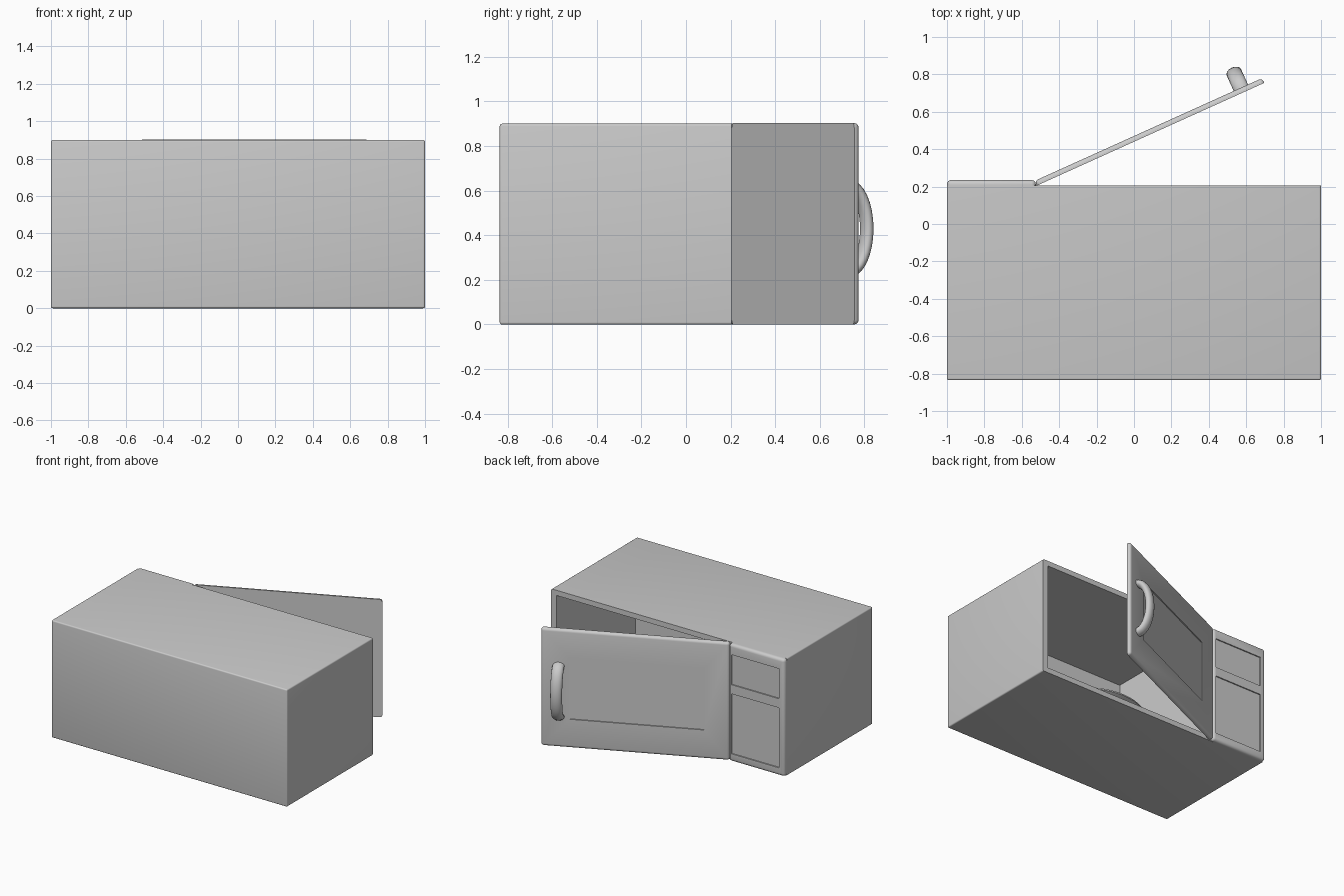
import bpy, bmesh
from math import pi, sin, cos, radians
from mathutils import Matrix

if "Cube" in bpy.data.objects:
    bpy.data.objects.remove(bpy.data.objects["Cube"])


def finish(name, bm, matrix=None):
    bmesh.ops.recalc_face_normals(bm, faces=bm.faces[:])
    if matrix:
        bm.transform(matrix)
    me = bpy.data.meshes.new(name)
    bm.to_mesh(me)
    bm.free()
    ob = bpy.data.objects.new(name, me)
    bpy.context.collection.objects.link(ob)
    return ob


def smooth(ob):
    bpy.ops.object.select_all(action='DESELECT')
    bpy.context.view_layer.objects.active = ob
    ob.select_set(True)
    bpy.ops.object.shade_smooth_by_angle(angle=radians(35))


def box(name, lo, hi, bevel=0, y_keep=None, matrix=None):
    """Box from corner to corner; edges lying fully on y_keep stay sharp."""
    bm = bmesh.new()
    bmesh.ops.create_cube(bm, size=1)
    for v in bm.verts:
        v.co = [lo[i] + (v.co[i] + 0.5) * (hi[i] - lo[i]) for i in range(3)]
    if bevel:
        edges = [e for e in bm.edges
                 if y_keep is None or any(abs(v.co.y - y_keep) > 1e-4 for v in e.verts)]
        bmesh.ops.bevel(bm, geom=edges, offset=bevel, segments=4, profile=0.5, affect='EDGES')
    return finish(name, bm, matrix)


def cut(ob, lo, hi, matrix=None):
    """Remove a box-shaped recess."""
    cutter = box("cutter", lo, hi, matrix=matrix)
    cutter.hide_render = True
    mod = ob.modifiers.new("recess", 'BOOLEAN')
    mod.operation = 'DIFFERENCE'
    mod.solver = 'EXACT'
    mod.object = cutter
    bpy.context.view_layer.objects.active = ob
    bpy.ops.object.modifier_apply(modifier=mod.name)
    bpy.data.objects.remove(cutter)


# Oven body with cooking cavity
body = box("oven_body", (-1, -0.835, 0), (1, 0.205, 0.9), 0.01, y_keep=0.205)
cut(body, (-0.5, -0.75, 0.04), (0.955, 0.4, 0.86))
smooth(body)

# Control panel with display and keypad recesses
panel = box("control_panel", (-1, 0.204, 0), (-0.525, 0.235, 0.9), 0.022, y_keep=0.204)
for z0, z1 in ((0.06, 0.52), (0.59, 0.82)):
    cut(panel, (-0.955, 0.226, z0), (-0.55, 0.3, z1))
smooth(panel)

# Open door, modelled closed at the hinge and swung out
swing = Matrix.Translation((-0.52, 0.205, 0)) @ Matrix.Rotation(radians(24.3), 4, 'Z')
door = box("door", (0, 0, 0), (1.335, 0.028, 0.903), 0.02, y_keep=0, matrix=swing)
cut(door, (0.18, 0.02, 0.22), (1.13, 0.1, 0.69), matrix=swing)
smooth(door)

# Bowed door handle, an oval section swept along a half ellipse
bm = bmesh.new()
rings, steps, sides = [], 16, 16
for i in range(steps + 1):
    t = pi * i / steps
    cy, cz = 0.02 + 0.098 * sin(t), 0.43 - 0.195 * cos(t)
    ny, nz = sin(t) * 0.195, -cos(t) * 0.098
    length = (ny * ny + nz * nz) ** 0.5
    ny, nz = ny / length, nz / length
    ring = []
    for j in range(sides):
        a = 2 * pi * j / sides
        r = 0.028 * sin(a)
        ring.append(bm.verts.new((1.21 + 0.042 * cos(a), cy + ny * r, cz + nz * r)))
    rings.append(ring)
for r0, r1 in zip(rings, rings[1:]):
    for j in range(sides):
        k = (j + 1) % sides
        bm.faces.new((r0[j], r0[k], r1[k], r1[j]))
bm.faces.new(rings[0])
bm.faces.new(rings[-1])
smooth(finish("door_handle", bm, swing))

# Turntable plate, a lathed shallow dish on a hub
bm = bmesh.new()
profile = [(0.08, 0.04), (0.08, 0.065), (0.34, 0.065), (0.43, 0.105),
           (0.43, 0.115), (0.34, 0.078), (0.001, 0.078)]
n = 48
rows = [[bm.verts.new((0.23 + r * cos(2 * pi * j / n), -0.27 + r * sin(2 * pi * j / n), z))
         for j in range(n)] for r, z in profile]
for r0, r1 in zip(rows, rows[1:]):
    for j in range(n):
        k = (j + 1) % n
        bm.faces.new((r0[j], r0[k], r1[k], r1[j]))
bm.faces.new(rows[0])
bm.faces.new(rows[-1])
smooth(finish("turntable", bm))
